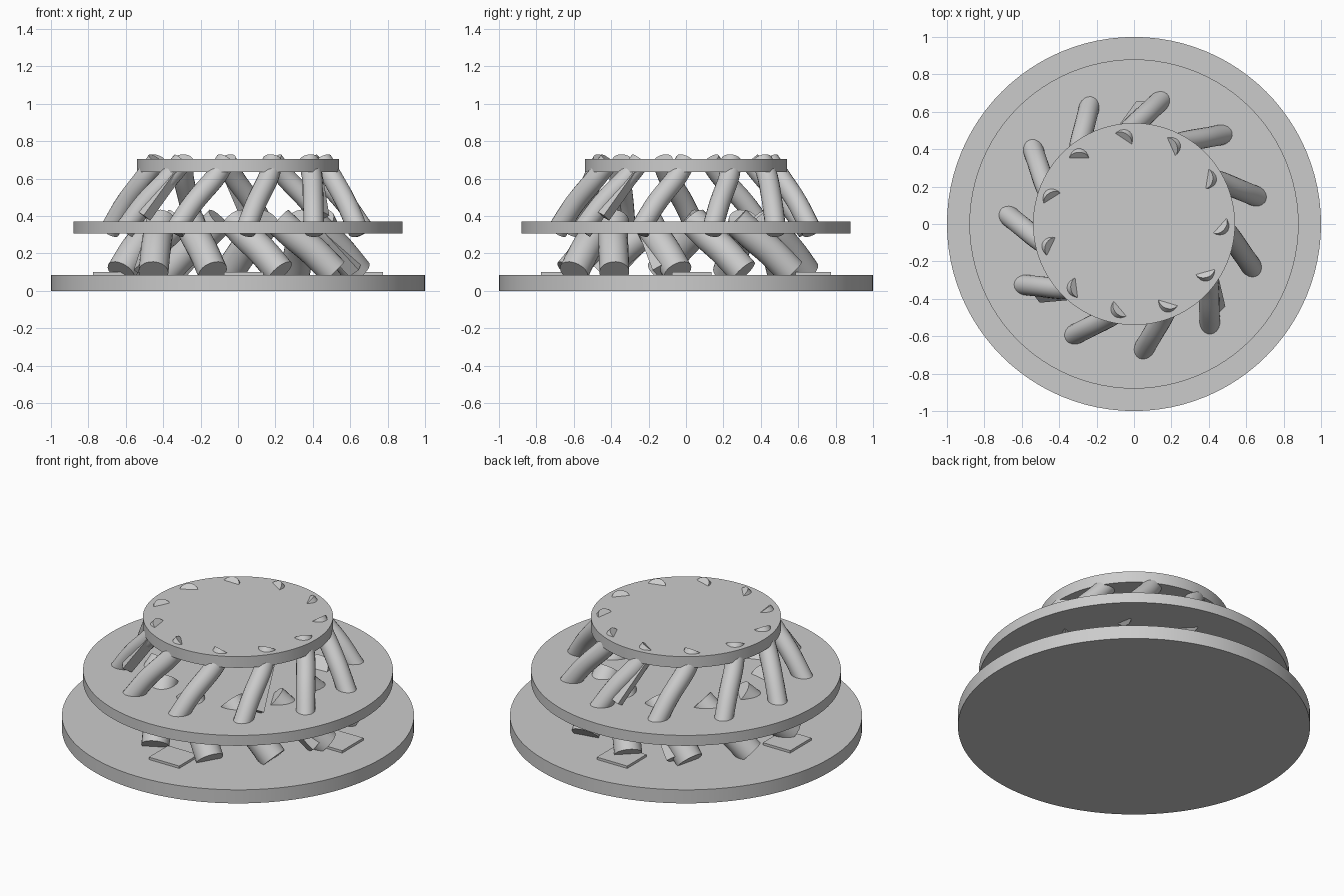
import bpy, bmesh, math
from mathutils import Vector, Matrix

if "Cube" in bpy.data.objects:
    bpy.data.objects.remove(bpy.data.objects["Cube"])

grey = bpy.data.materials.new("stone_grey")
grey.use_nodes = True
grey.diffuse_color = (0.6, 0.6, 0.6, 1)
grey.node_tree.nodes["Principled BSDF"].inputs["Base Color"].default_value = (0.6, 0.6, 0.6, 1)

COUNT = 11
STEP = 360 / COUNT


def finish(bm, name, smooth=True):
    bmesh.ops.recalc_face_normals(bm, faces=bm.faces)
    mesh = bpy.data.meshes.new(name)
    bm.to_mesh(mesh)
    bm.free()
    mesh.materials.append(grey)
    obj = bpy.data.objects.new(name, mesh)
    bpy.context.collection.objects.link(obj)
    if smooth:
        bpy.ops.object.select_all(action='DESELECT')
        obj.select_set(True)
        bpy.context.view_layer.objects.active = obj
        bpy.ops.object.shade_smooth_by_angle(angle=math.radians(40))
    return obj


def disc(name, radius, bottom, top):
    bm = bmesh.new()
    bmesh.ops.create_cone(bm, cap_ends=True, segments=96, radius1=radius, radius2=radius,
                          depth=top - bottom,
                          matrix=Matrix.Translation((0, 0, (top + bottom) / 2)))
    finish(bm, name)


def polar(r, z, degrees):
    a = math.radians(degrees)
    return Vector((r * math.cos(a), r * math.sin(a), z))


def smooth_path(pts, steps=5):
    # Catmull-Rom through the control points
    p = [2 * pts[0] - pts[1]] + pts + [2 * pts[-1] - pts[-2]]
    out = []
    for i in range(1, len(p) - 2):
        a, b, c, d = p[i - 1:i + 3]
        for s in range(steps):
            t = s / steps
            out.append(0.5 * (2 * b + (c - a) * t + (2 * a - 5 * b + 4 * c - d) * t * t
                              + (3 * b - a - 3 * c + d) * t ** 3))
    return out + [pts[-1]]


def tube(name, path, radius, sides=20):
    bm = bmesh.new()
    rings = []
    for i, p in enumerate(path):
        along = (path[min(i + 1, len(path) - 1)] - path[max(i - 1, 0)]).normalized()
        u = along.cross(Vector((p.x, p.y, 0))).normalized()
        v = along.cross(u)
        rings.append([bm.verts.new(p + radius * (u * math.cos(k * math.tau / sides)
                                                 + v * math.sin(k * math.tau / sides)))
                      for k in range(sides)])
    for a, b in zip(rings, rings[1:]):
        for k in range(sides):
            n = (k + 1) % sides
            bm.faces.new((a[k], a[n], b[n], b[k]))
    bm.faces.new(rings[0])
    bm.faces.new(rings[-1])
    finish(bm, name)


def slab(name, start, end, width, depth):
    # straight bar between two points
    along = (end - start).normalized()
    u = along.cross(Vector((start.x, start.y, 0))).normalized()
    v = along.cross(u)
    mid = (start + end) / 2
    frame = Matrix((u, v, along)).transposed().to_4x4()
    bm = bmesh.new()
    bmesh.ops.create_cube(bm, size=1, matrix=Matrix.Translation(mid) @ frame
                          @ Matrix.Diagonal((width, depth, (end - start).length, 1)))
    finish(bm, name, False)


# Three stacked discs
disc("base_disc", 1.0, 0, 0.085)
disc("middle_disc", 0.88, 0.305, 0.37)
disc("top_disc", 0.54, 0.635, 0.705)

# Struts: (radius, height, twist) along each path
upper = [(0.69, 0.32, -1), (0.60, 0.47, 5), (0.51, 0.60, 14), (0.45, 0.695, 20)]
lower = [(0.64, 0.10, 0), (0.56, 0.21, -7), (0.49, 0.30, -16), (0.44, 0.375, -24)]
for i in range(COUNT):
    for name, prof, start, rad in (("upper_strut", upper, 78, 0.055),
                                   ("lower_strut", lower, -4, 0.08)):
        turn = start - i * STEP
        tube(f"{name}_{i + 1}", smooth_path([polar(r, z, t + turn) for r, z, t in prof]), rad)

# Straight braces beside three struts of each tier
for n, i in enumerate((0, 4, 7)):
    turn = 78 - i * STEP
    slab(f"upper_brace_{n + 1}", polar(0.63, 0.40, turn + 8), polar(0.48, 0.66, turn + 20), 0.06, 0.06)
    turn = -4 - i * STEP
    slab(f"lower_brace_{n + 1}", polar(0.64, 0.11, turn - 8), polar(0.47, 0.34, turn - 24), 0.07, 0.07)

# Four flat pads on the base
for i in range(4):
    bm = bmesh.new()
    bmesh.ops.create_cube(bm, size=1, matrix=Matrix.Rotation(i * math.pi / 2, 4, 'Z')
                          @ Matrix.Translation((0.68, 0.03, 0.09))
                          @ Matrix.Diagonal((0.19, 0.21, 0.02, 1)))
    finish(bm, f"base_pad_{i + 1}", False)
